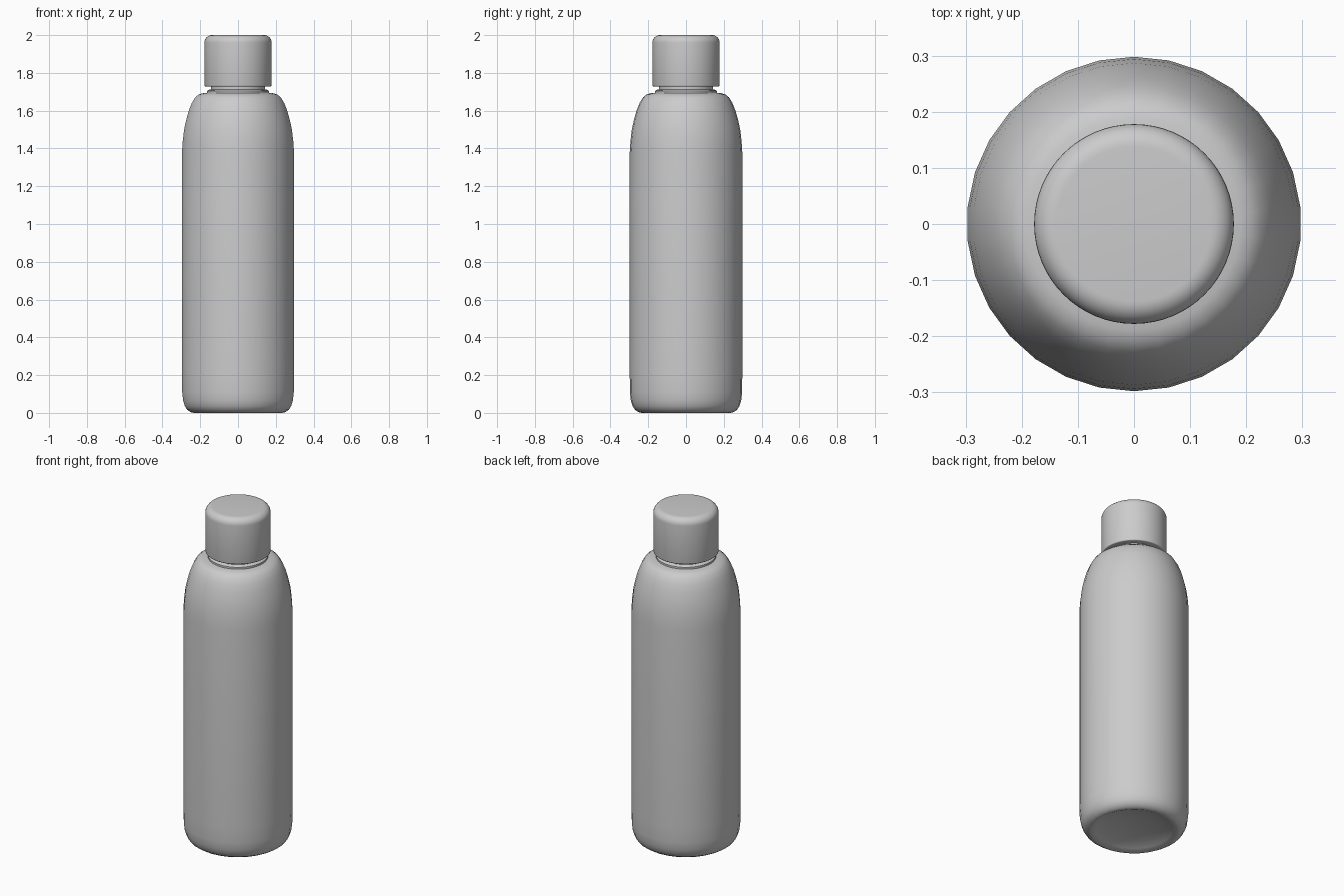
import bpy, bmesh, math

if "Cube" in bpy.data.objects:
    bpy.data.objects.remove(bpy.data.objects["Cube"])


def lathe(name, profile, sides, angle=40):
    """Revolve an (r, z) profile about z, with one vertex on the +y axis."""
    bm = bmesh.new()
    rings = []
    for r, z in profile:
        if r == 0:
            rings.append([bm.verts.new((0, 0, z))] * sides)
        else:
            turns = [math.pi / 2 + 2 * math.pi * i / sides for i in range(sides)]
            rings.append([bm.verts.new((r * math.cos(a), r * math.sin(a), z)) for a in turns])
    for low, high in zip(rings, rings[1:]):
        for i in range(sides):
            j = (i + 1) % sides
            corners = dict.fromkeys((low[i], low[j], high[j], high[i]))
            bm.faces.new(list(corners))
    bmesh.ops.recalc_face_normals(bm, faces=bm.faces)
    mesh = bpy.data.meshes.new(name)
    bm.to_mesh(mesh)
    bm.free()
    obj = bpy.data.objects.new(name, mesh)
    bpy.context.collection.objects.link(obj)
    bpy.ops.object.select_all(action='DESELECT')
    obj.select_set(True)
    bpy.context.view_layer.objects.active = obj
    bpy.ops.object.shade_smooth_by_angle(angle=math.radians(angle))
    return obj


def fillet(cr, cz, radius, start, end, steps=6):
    """Arc points of a rounded profile corner, angles in degrees."""
    angles = [math.radians(start + (end - start) * i / steps) for i in range(steps + 1)]
    return [(cr + radius * math.cos(a), cz + radius * math.sin(a)) for a in angles]


# Bottle body: concave base, rounded foot, straight wall and curved shoulder
base = [(0, 0.04), (0.08, 0.036), (0.16, 0.024), (0.21, 0.011), (0.235, 0.0)]
foot = [(0.252, 0.004), (0.27, 0.016), (0.283, 0.036), (0.292, 0.065), (0.297, 0.11)]
shoulder = [(0.298, 0.2), (0.298, 1.38), (0.294, 1.44), (0.287, 1.5), (0.276, 1.55),
            (0.262, 1.6), (0.246, 1.64), (0.228, 1.67), (0.21, 1.685), (0.19, 1.692),
            (0.15, 1.695), (0, 1.695)]
lathe("bottle_body", base + foot + shoulder, 30)

# Neck: collar ring and narrower throat reaching into the cap
lathe("neck", [(0, 1.68), (0.163, 1.68), (0.163, 1.705), (0.158, 1.71), (0.143, 1.712),
               (0.143, 1.75), (0, 1.75)], 64)

# Screw cap with rounded top rim
cap = [(0, 1.728), (0.172, 1.728)] + fillet(0.172, 1.734, 0.006, -90, 0, 3)[1:]
cap += fillet(0.138, 1.96, 0.04, 0, 90, 8) + [(0, 2.0)]
lathe("cap", cap, 64)
